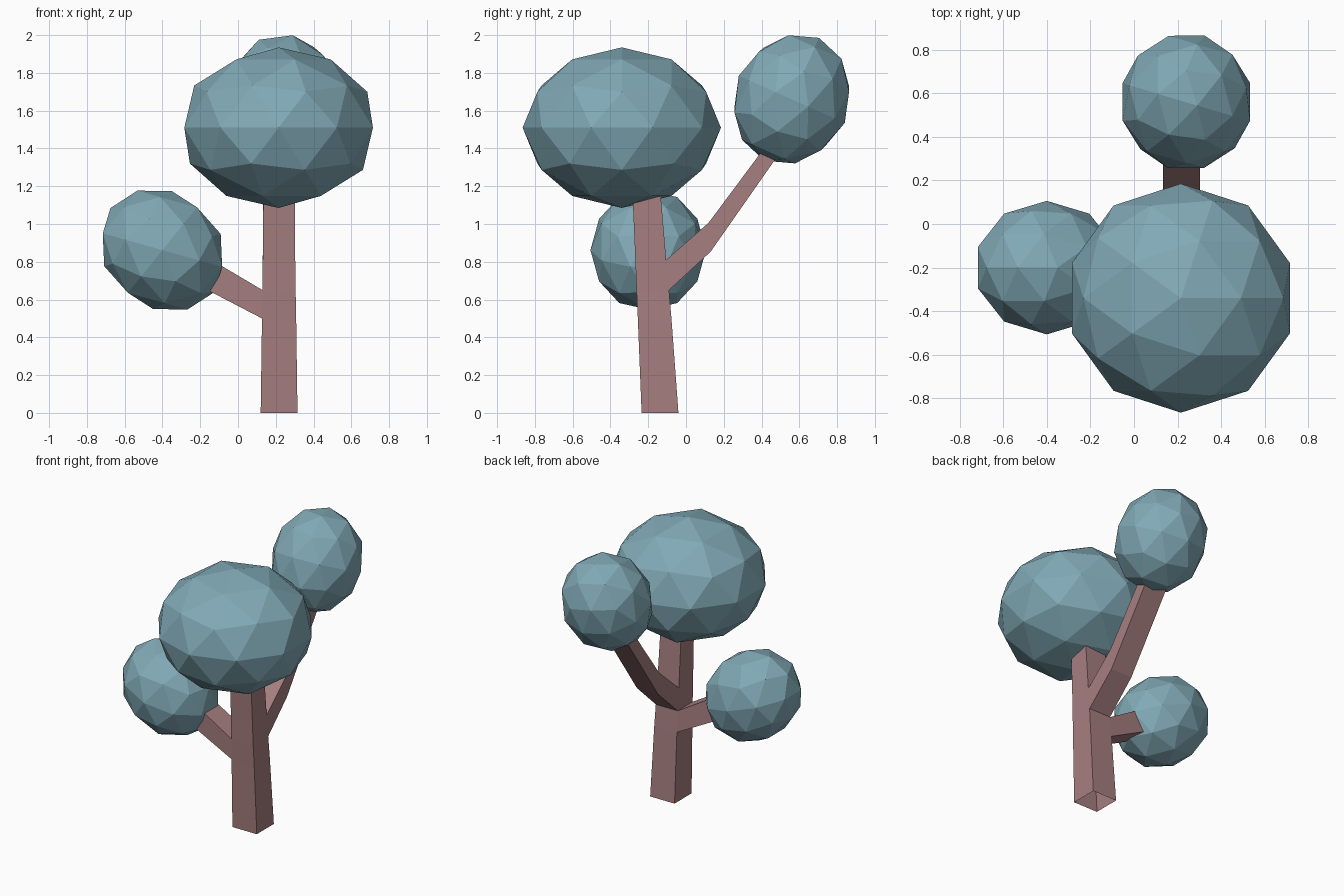
import bpy, bmesh
from math import radians

if "Cube" in bpy.data.objects:
    bpy.data.objects.remove(bpy.data.objects["Cube"])


def material(name, rgb):
    m = bpy.data.materials.new(name)
    m.diffuse_color = (*rgb, 1)
    m.use_nodes = True
    m.node_tree.nodes["Principled BSDF"].inputs["Base Color"].default_value = m.diffuse_color
    return m


bark = material("bark", (0.38, 0.21, 0.215))
leaf = material("leaf", (0.22, 0.40, 0.47))

# Trunk: square rings, with two side panels left open for the branches
bm = bmesh.new()


def loop(points):
    return [bm.verts.new(p) for p in points]


def bridge(a, b, skip=None):
    for i in range(4):
        if i != skip:
            j = (i + 1) % 4
            bm.faces.new((a[i], a[j], b[j], b[i]))


def ring(z, x0, x1, y0, y1):
    return loop([(x0, y0, z), (x1, y0, z), (x1, y1, z), (x0, y1, z)])


rings = [ring(*r) for r in (
    (0.00, 0.12, 0.315, -0.235, -0.04),
    (0.50, 0.127, 0.308, -0.255, -0.077),
    (0.65, 0.13, 0.305, -0.262, -0.09),
    (0.81, 0.131, 0.303, -0.268, -0.105),
    (1.20, 0.135, 0.30, -0.285, -0.138))]
BACK, LEFT = 2, 3
for k, skip in enumerate((None, LEFT, BACK, None)):
    bridge(rings[k], rings[k + 1], skip)
bm.faces.new(rings[-1])

# Back branch, grown from the open back panel with one elbow
prev = [rings[2][2], rings[2][3], rings[3][3], rings[3][2]]
for (yl, zl), (yu, zu) in (((0.13, 0.853), (0.12, 1.007)),
                           ((0.52, 1.41), (0.42, 1.41))):
    nxt = loop([(0.302, yl, zl), (0.132, yl, zl),
                (0.132, yu, zu), (0.302, yu, zu)])
    bridge(prev, nxt)
    prev = nxt
bm.faces.new(prev)

# Left branch, grown from the open left panel
base = [rings[1][3], rings[1][0], rings[2][0], rings[2][3]]
tip = loop([(-0.20, -0.10, 0.67), (-0.20, -0.26, 0.67),
            (-0.14, -0.26, 0.81), (-0.14, -0.10, 0.81)])
bridge(base, tip)
bm.faces.new(tip)

bmesh.ops.recalc_face_normals(bm, faces=bm.faces)
mesh = bpy.data.meshes.new("trunk")
bm.to_mesh(mesh)
bm.free()
trunk = bpy.data.objects.new("trunk", mesh)
bpy.context.collection.objects.link(trunk)
mesh.materials.append(bark)

# Foliage: faceted, stretched icospheres tilted along their branches
for name, loc, scale, rot in (
        ("main_foliage", (0.215, -0.34, 1.51), (0.525, 0.525, 0.425), (0, 0)),
        ("back_foliage", (0.24, 0.56, 1.66), (0.307, 0.307, 0.356), (-24, 0)),
        ("left_foliage", (-0.40, -0.20, 0.862), (0.306, 0.306, 0.354), (0, -51))):
    bpy.ops.mesh.primitive_ico_sphere_add(
        subdivisions=2, radius=1, location=loc,
        rotation=(radians(rot[0]), radians(rot[1]), 0))
    ob = bpy.context.object
    ob.name = name
    ob.scale = scale
    ob.data.materials.append(leaf)
